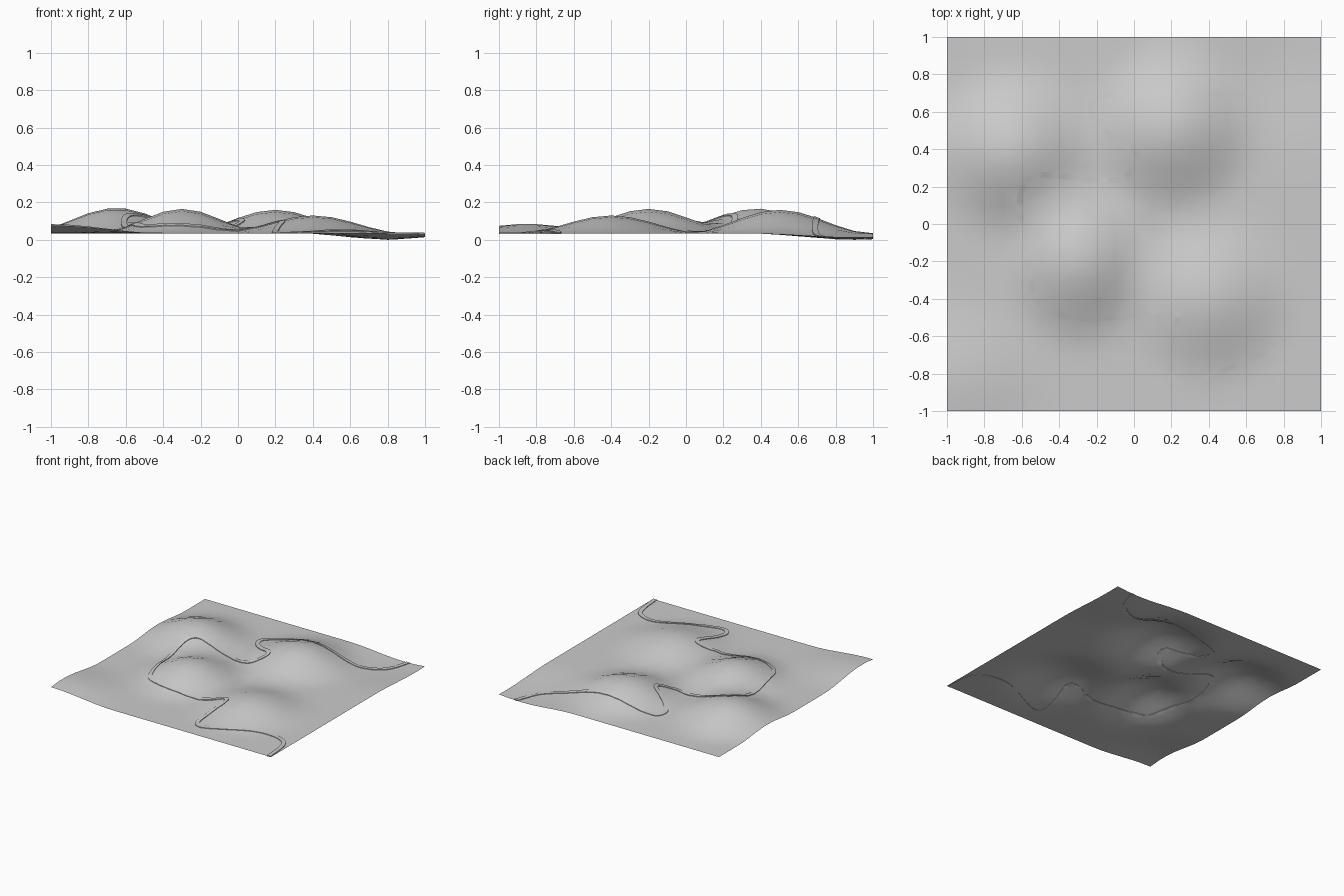
import bpy
import bmesh
from math import cos, pi, hypot
from mathutils import Vector
from mathutils.bvhtree import BVHTree

old = bpy.data.objects.get("Cube")
if old:
    bpy.data.objects.remove(old, do_unlink=True)

# One plain grey covers the whole model
grey = bpy.data.materials.new("stone grey")
grey.use_nodes = True
grey.diffuse_color = (0.6, 0.6, 0.6, 1)
grey.node_tree.nodes["Principled BSDF"].inputs["Base Color"].default_value = (0.6, 0.6, 0.6, 1)

BASE = 0.035
CELLS = 20

# Hills and hollows: centre x, centre y, height, radius x, radius y
BUMPS = [
    (-0.65, 0.38, 0.135, 0.5, 0.5),
    (-0.3, -0.2, 0.13, 0.45, 0.5),
    (0.2, 0.5, 0.125, 0.5, 0.5),
    (0.4, -0.4, 0.095, 0.5, 0.5),
    (-1, -0.85, 0.05, 0.6, 0.5),
    (0.8, 0.9, -0.032, 0.5, 0.6),
]


def ground_height(x, y):
    """Sum of rounded bumps on a level base."""
    z = BASE
    for cx, cy, height, rx, ry in BUMPS:
        reach = hypot((x - cx) / rx, (y - cy) / ry)
        if reach < 1:
            z += height * (0.5 + 0.5 * cos(pi * reach))
    return z


def add_object(name, bm):
    mesh = bpy.data.meshes.new(name)
    bm.to_mesh(mesh)
    bm.free()
    mesh.materials.append(grey)
    obj = bpy.data.objects.new(name, mesh)
    bpy.context.collection.objects.link(obj)
    return obj


# Terrain: a single triangulated sheet shaped by the bumps
bm = bmesh.new()
bmesh.ops.create_grid(bm, x_segments=CELLS, y_segments=CELLS, size=1)
for v in bm.verts:
    v.co.z = ground_height(v.co.x, v.co.y)
bmesh.ops.triangulate(bm, faces=bm.faces[:])
for f in bm.faces:
    f.smooth = True
    if f.normal.z < 0:
        f.normal_flip()
surface = BVHTree.FromBMesh(bm)
terrain = add_object("terrain", bm)


def drape(point, offset):
    """Drop a flat point onto the terrain, then lift it by offset."""
    x = max(-0.999, min(0.999, point.x))
    y = max(-0.999, min(0.999, point.y))
    hit = surface.ray_cast(Vector((x, y, 1)), Vector((0, 0, -1)))[0]
    z = hit.z if hit else ground_height(x, y)
    return Vector((x, y, z + offset))


# Winding path, from the back edge to the front corner
ROUTE = [
    (0.85, 1), (0.78, 0.82), (0.65, 0.72), (0.5, 0.69), (0.2, 0.7),
    (-0.05, 0.7), (-0.2, 0.67), (-0.23, 0.6), (-0.18, 0.52), (-0.08, 0.44),
    (0, 0.39), (0.02, 0.33), (-0.05, 0.25), (-0.13, 0.235), (-0.3, 0.25),
    (-0.5, 0.26), (-0.58, 0.22), (-0.61, 0.1), (-0.58, -0.15), (-0.53, -0.37),
    (-0.47, -0.45), (-0.32, -0.5), (-0.15, -0.5), (0.05, -0.48), (0.19, -0.45),
    (0.235, -0.5), (0.21, -0.65), (0.2, -0.8), (0.25, -0.86), (0.35, -0.84),
    (0.55, -0.75), (0.7, -0.69), (0.85, -0.69), (0.95, -0.77), (0.98, -1),
]


def smooth_route(points, steps):
    """Curve that passes through every point."""
    pts = [Vector(p) for p in points]
    pts = [pts[0]] + pts + [pts[-1]]
    result = []
    for a, b, c, d in zip(pts, pts[1:], pts[2:], pts[3:]):
        for i in range(steps):
            t = i / steps
            result.append(0.5 * (2 * b + (c - a) * t
                                 + (2 * a - 5 * b + 4 * c - d) * t ** 2
                                 + (3 * b - a - 3 * c + d) * t ** 3))
    result.append(pts[-1])
    return result


HALF_WIDTH = 0.016
TOP = 0.005
BOTTOM = -0.003

line = smooth_route(ROUTE, 10)
bm = bmesh.new()
rings = []
for i, p in enumerate(line):
    along = (line[min(i + 1, len(line) - 1)] - line[max(i - 1, 0)]).normalized()
    side = Vector((-along.y, along.x)) * HALF_WIDTH
    corners = [(side, TOP), (-side, TOP), (-side, BOTTOM), (side, BOTTOM)]
    rings.append([bm.verts.new(drape(p + s, lift)) for s, lift in corners])
for r, s in zip(rings, rings[1:]):
    for k in range(4):
        n = (k + 1) % 4
        bm.faces.new((r[k], r[n], s[n], s[k]))
bm.faces.new(rings[0])
bm.faces.new(rings[-1])
bmesh.ops.recalc_face_normals(bm, faces=bm.faces[:])
path = add_object("winding_path", bm)

# Smooth shading with crisp path edges
bpy.ops.object.select_all(action="DESELECT")
path.select_set(True)
bpy.context.view_layer.objects.active = path
bpy.ops.object.shade_smooth_by_angle()
